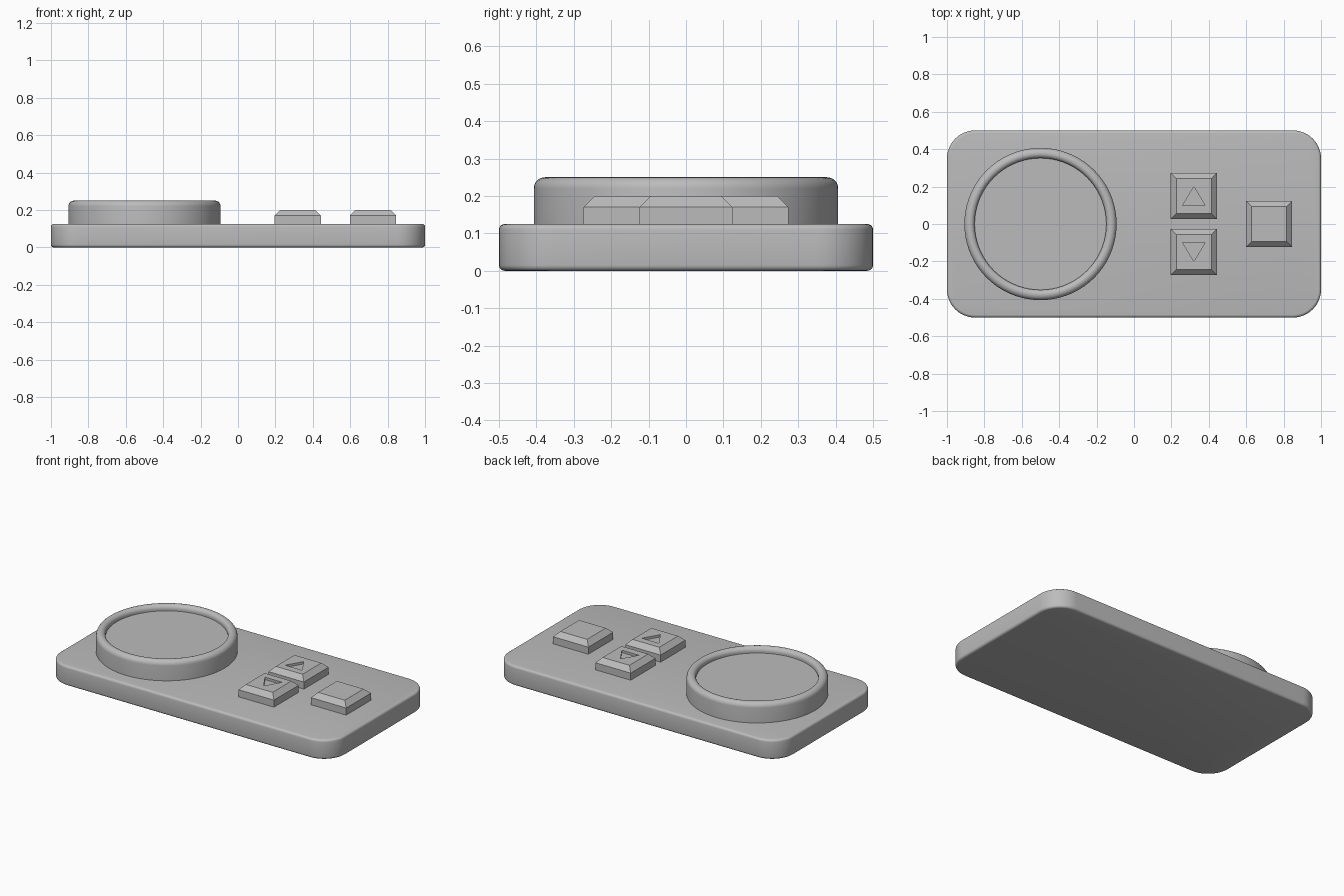
import bpy
import bmesh
import math
from mathutils import Matrix, Vector

cube = bpy.data.objects.get("Cube")
if cube:
    bpy.data.objects.remove(cube, do_unlink=True)

# Single plain grey material
grey = bpy.data.materials.new("plain grey")
grey.use_nodes = True
GREY = (0.5, 0.5, 0.5, 1)
grey.diffuse_color = GREY
grey.node_tree.nodes["Principled BSDF"].inputs["Base Color"].default_value = GREY

BASE_TOP = 0.125


def finish(bm, name, smooth=False):
    bmesh.ops.recalc_face_normals(bm, faces=bm.faces)
    mesh = bpy.data.meshes.new(name)
    bm.to_mesh(mesh)
    bm.free()
    obj = bpy.data.objects.new(name, mesh)
    bpy.context.collection.objects.link(obj)
    mesh.materials.append(grey)
    bpy.ops.object.select_all(action="DESELECT")
    obj.select_set(True)
    bpy.context.view_layer.objects.active = obj
    if smooth:
        bpy.ops.object.shade_smooth_by_angle(angle=math.radians(35))
    return obj


def box(size, centre):
    bm = bmesh.new()
    bmesh.ops.create_cube(bm, size=1)
    bmesh.ops.scale(bm, vec=size, verts=bm.verts)
    bmesh.ops.translate(bm, vec=centre, verts=bm.verts)
    return bm


def arc(cx, cz, radius, start, end, steps=6):
    angles = [math.radians(start + (end - start) * i / steps) for i in range(steps + 1)]
    return [(cx + radius * math.cos(a), cz + radius * math.sin(a)) for a in angles]


# Base plate: round the upright corners, then soften the top and bottom rims
bm = box((2, 1, BASE_TOP), (0, 0, BASE_TOP / 2))
upright = [e for e in bm.edges if abs(e.verts[0].co.z - e.verts[1].co.z) > 0.1]
bmesh.ops.bevel(bm, geom=upright, offset=0.15, segments=12, profile=0.5, affect="EDGES")
rims = [e for e in bm.edges if abs(e.verts[0].co.z - e.verts[1].co.z) < 0.01]
bmesh.ops.bevel(bm, geom=rims, offset=0.015, segments=4, profile=0.5, affect="EDGES")
finish(bm, "base_plate", smooth=True)

# Dial: turned profile with a rounded rim around a sunken disc
RIM_TOP, DISC_TOP = 0.25, 0.215
OUTER, INNER = 0.407, 0.352
profile = [(0, DISC_TOP), (INNER, DISC_TOP)]
profile += arc(INNER + 0.025, RIM_TOP - 0.025, 0.025, 180, 90)
profile += arc(OUTER - 0.03, RIM_TOP - 0.03, 0.03, 90, 0)
profile += [(OUTER, BASE_TOP - 0.01), (0, BASE_TOP - 0.01)]
bm = bmesh.new()
verts = [bm.verts.new((r, 0, z)) for r, z in profile]
edges = [bm.edges.new(pair) for pair in zip(verts, verts[1:])]
bmesh.ops.spin(bm, geom=verts + edges, cent=(0, 0, 0), axis=(0, 0, 1),
               angle=math.tau, steps=72, use_merge=True)
bmesh.ops.remove_doubles(bm, verts=bm.verts, dist=0.0001)
bmesh.ops.translate(bm, vec=(-0.5, 0, 0), verts=bm.verts)
finish(bm, "dial", smooth=True)


# Buttons: square blocks with sloped shoulders, some with a sunken arrow
def button(name, x, y, arrow=0):
    width, shoulder, top = 0.248, 0.17, 0.2
    bottom = BASE_TOP - 0.005
    bm = box((width, width, shoulder - bottom), (x, y, (shoulder + bottom) / 2))
    cap = max(bm.faces, key=lambda f: f.calc_center_median().z)
    upper = bmesh.ops.extrude_face_region(bm, geom=[cap])["geom"]
    new = [v for v in upper if isinstance(v, bmesh.types.BMVert)]
    bmesh.ops.delete(bm, geom=[cap], context="FACES_ONLY")
    shrink = 1 - 0.06 / width
    bmesh.ops.translate(bm, vec=(0, 0, top - shoulder), verts=new)
    bmesh.ops.scale(bm, vec=(shrink, shrink, 1), verts=new,
                    space=Matrix.Translation(Vector((-x, -y, 0))))
    obj = finish(bm, name)
    if not arrow:
        return
    # Arrow cutter, pointing to the back (1) or the front (-1)
    bm = bmesh.new()
    outline = [(-0.06, -0.05), (0.06, -0.05), (0, 0.05)]
    face = bm.faces.new([bm.verts.new((x + px, y + arrow * py, top - 0.015))
                         for px, py in outline])
    raised = bmesh.ops.extrude_face_region(bm, geom=[face])["geom"]
    bmesh.ops.translate(bm, vec=(0, 0, 0.05),
                        verts=[v for v in raised if isinstance(v, bmesh.types.BMVert)])
    cutter = finish(bm, name + "_cutter")
    cutter.hide_render = True
    cut = obj.modifiers.new("arrow recess", "BOOLEAN")
    cut.operation, cut.object, cut.solver = "DIFFERENCE", cutter, "EXACT"
    bpy.context.view_layer.objects.active = obj
    bpy.ops.object.modifier_apply(modifier=cut.name)
    bpy.data.objects.remove(cutter, do_unlink=True)


button("back_arrow_button", 0.32, 0.15, 1)
button("front_arrow_button", 0.32, -0.15, -1)
button("plain_button", 0.722, 0)
